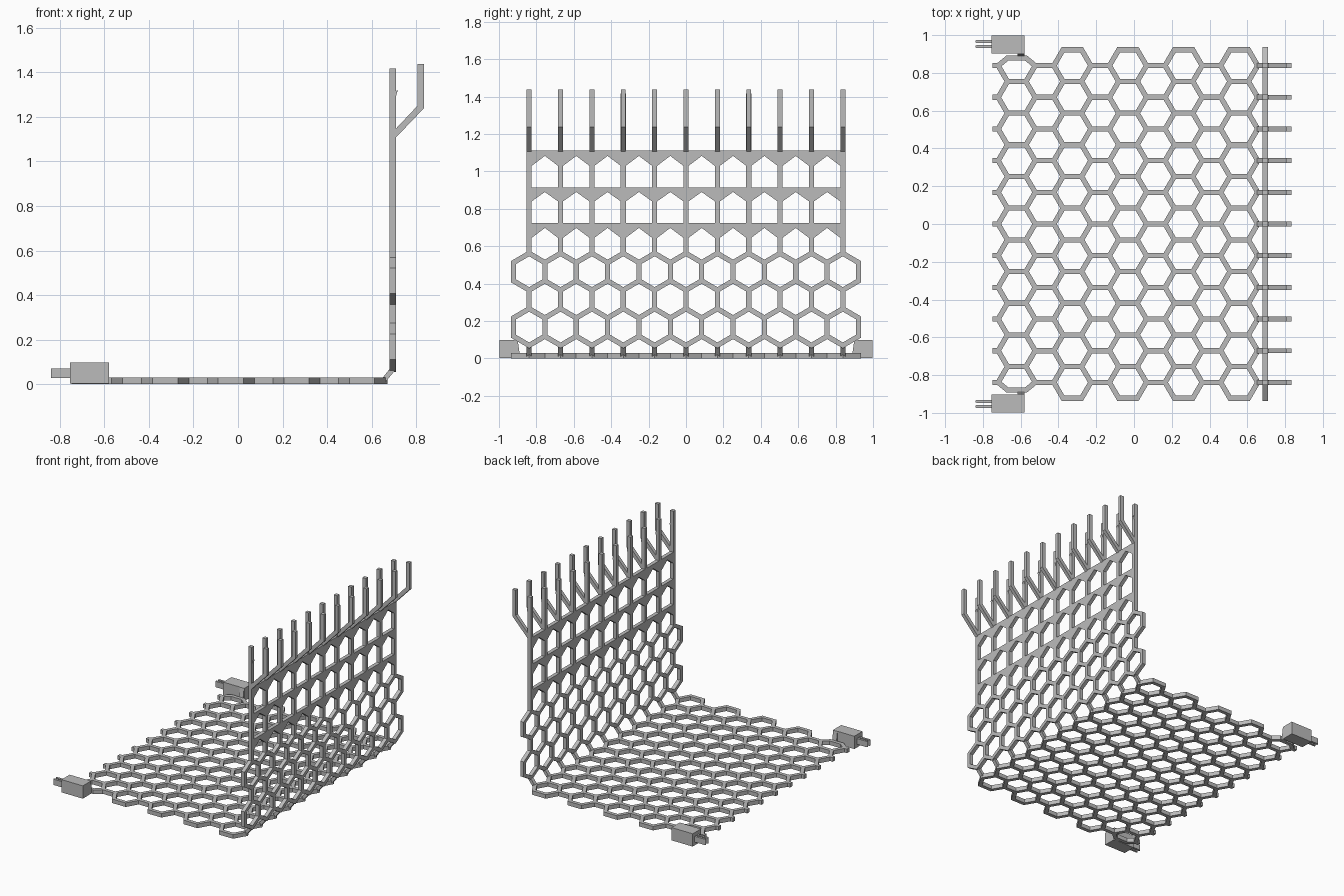
import bpy, bmesh, math
from mathutils import Vector

if "Cube" in bpy.data.objects:
    bpy.data.objects.remove(bpy.data.objects["Cube"])

P = 0.1677          # spacing of the bars along y
A = 0.049           # half the length of a hexagon side
C = 0.2945          # spacing of every second hexagon row
W = 0.027           # bar width
XW = 0.695          # wall centre plane

grey = bpy.data.materials.new("plain_grey")
grey.diffuse_color = (0.5, 0.5, 0.5, 1)
grey.use_nodes = True
grey.node_tree.nodes["Principled BSDF"].inputs["Base Color"].default_value = grey.diffuse_color


def finish(name, bm):
    bmesh.ops.remove_doubles(bm, verts=bm.verts, dist=1e-5)
    bmesh.ops.recalc_face_normals(bm, faces=bm.faces)
    me = bpy.data.meshes.new(name)
    bm.to_mesh(me)
    bm.free()
    me.materials.append(grey)
    bpy.context.collection.objects.link(bpy.data.objects.new(name, me))


def prism(bm, pts, place, t0, t1):
    """Extrude a flat outline from depth t0 to t1."""
    lo = [bm.verts.new(place(u, v, t0)) for u, v in pts]
    hi = [bm.verts.new(place(u, v, t1)) for u, v in pts]
    bm.faces.new(lo)
    bm.faces.new(hi)
    for i in range(len(pts)):
        j = (i + 1) % len(pts)
        bm.faces.new((lo[i], lo[j], hi[j], hi[i]))


def lattice(name, segments, place, t0, t1):
    """Mitred bar network along a set of centre lines."""
    key = lambda p: (round(p[0], 4), round(p[1], 4))
    near = {}
    for a, b in segments:
        a, b = key(a), key(b)
        near.setdefault(a, set()).add(b)
        near.setdefault(b, set()).add(a)
    corner = {}     # (node, neighbour) -> corners to the right and left of that bar
    for n, links in near.items():
        ang = sorted((math.atan2(m[1] - n[1], m[0] - n[0]), m) for m in links)
        for i, (a, m) in enumerate(ang):
            if len(ang) == 1:
                s = Vector((-math.sin(a), math.cos(a))) * W / 2
                corner[n, m] = [Vector(n) - s, Vector(n) + s]
                continue
            b, m2 = ang[(i + 1) % len(ang)]
            half = ((b - a) % math.tau) / 2
            q = Vector(n) + Vector((math.cos(a + half), math.sin(a + half))) * (W / 2 / math.sin(half))
            corner.setdefault((n, m), [None, None])[1] = q
            corner.setdefault((n, m2), [None, None])[0] = q
    bm = bmesh.new()
    for n in near:
        for m in near[n]:
            if n > m:
                continue
            (nr, nl), (mr, ml) = corner[n, m], corner[m, n]
            outline = [Vector(n), nr, ml, Vector(m), mr, nl]
            lo = [bm.verts.new(place(p.x, p.y, t0)) for p in outline]
            hi = [bm.verts.new(place(p.x, p.y, t1)) for p in outline]
            bm.faces.new(lo)
            bm.faces.new(hi)
            sides = [(1, 2), (4, 5)]
            sides += [(5, 0), (0, 1)] if len(near[n]) == 1 else []
            sides += [(2, 3), (3, 4)] if len(near[m]) == 1 else []
            for i, j in sides:
                bm.faces.new((lo[i], lo[j], hi[j], hi[i]))
    finish(name, bm)


def hexagon(u, v, top=P / 2, bottom=P / 2):
    """Sides of a hexagon with its points along u."""
    p = [(u - 2 * A, v), (u - A, v + top), (u + A, v + top),
         (u + 2 * A, v), (u + A, v - bottom), (u - A, v - bottom)]
    return [(p[i], p[(i + 1) % 6]) for i in range(6)]


flat = lambda u, v, t: (u, v, t)
upright = lambda u, v, t: (t, u, v)
sideways = lambda u, v, t: (u, t, v)
rows = range(-5, 6)

# Floor of hexagons, with flattened corners on the free edge
segs = []
for c in range(5):
    u = 0.557 - C * (4 - c)
    for k in rows:
        squash = 0.04
        segs += hexagon(u, k * P, squash if c == 0 and k == 5 else P / 2,
                        squash if c == 0 and k == -5 else P / 2)
        segs.append(((u - 2 * A, k * P), (u - 2 * A - (0.029 if c == 0 else C - 4 * A), k * P)))
lattice("floor_grid", segs, flat, 0, 0.03)

# Wall: two full hexagon rows, joined by short bars, with tall posts above
segs = []
for k in rows:
    for z in (0.168, 0.464):
        segs += [((v, u), (v2, u2)) for (u, v), (u2, v2) in hexagon(z, k * P)]
    segs.append(((k * P, 0.168 + 2 * A), (k * P, 0.464 - 2 * A)))
    segs.append(((k * P, 0.464 + 2 * A), (k * P, 1.417)))
lattice("wall_grid", segs, upright, XW - 0.014, XW + 0.014)

# Gable-topped cross bands between the posts
bm = bmesh.new()
h = P / 2 - W / 2
for k in range(-5, 5):
    y = (k + 0.5) * P
    for eave, peak, top in ((0.645, 0.698, 0.724), (0.84, 0.89, 0.914), (1.03, 1.083, 1.113)):
        prism(bm, [(y - h, eave), (y, peak), (y + h, eave), (y + h, top), (y - h, top)],
              upright, XW - 0.014, XW + 0.014)
finish("wall_bands", bm)

# Slanted bars joining the floor to the wall
bm = bmesh.new()
for k in rows:
    prism(bm, [(0.64, 0), (0.654, 0), (0.708, 0.066), (0.708, 0.082), (0.682, 0.082),
               (0.682, 0.07), (0.65, 0.03), (0.64, 0.03)],
          sideways, k * P - W / 2, k * P + W / 2)
finish("bend_bars", bm)

# Bent hooks at the back of the posts, and the small catches facing them
hooks, catches = bmesh.new(), bmesh.new()
for k in rows:
    prism(hooks, [(0.705, 1.103), (0.834, 1.238), (0.834, 1.437), (0.806, 1.437),
                  (0.806, 1.25), (0.705, 1.143)],
          sideways, k * P - 0.013, k * P + 0.013)
    prism(catches, [(0.707, 1.285), (0.715, 1.312), (0.715, 1.32), (0.707, 1.315)],
          sideways, k * P - 0.01, k * P + 0.01)
finish("hooks", hooks)
finish("hook_catches", catches)

# Corner blocks with a link to the floor and a pair of round-ended pins
for side, s in (("front", -1), ("back", 1)):
    bm = bmesh.new()
    prism(bm, [(-0.754, s * 0.902), (-0.579, s * 0.902), (-0.579, s * 0.998), (-0.754, s * 0.998)],
          flat, 0.003, 0.098)
    finish(side + "_block", bm)

    bm = bmesh.new()
    prism(bm, [(s * 0.872, 0), (s * 0.905, 0), (s * 0.905, 0.098), (s * 0.9, 0.098), (s * 0.89, 0.03),
               (s * 0.872, 0.03)], upright, -0.616, -0.581)
    finish(side + "_block_link", bm)

    bm = bmesh.new()
    for y in (0.939, 0.966):
        tip = [(-0.832 - 0.008 * math.cos(a), s * y + 0.008 * math.sin(a))
               for a in (math.radians(d) for d in range(-90, 91, 30))]
        prism(bm, [(-0.75, s * y - 0.008)] + tip + [(-0.75, s * y + 0.008)], flat, 0.027, 0.07)
    finish(side + "_block_pins", bm)
